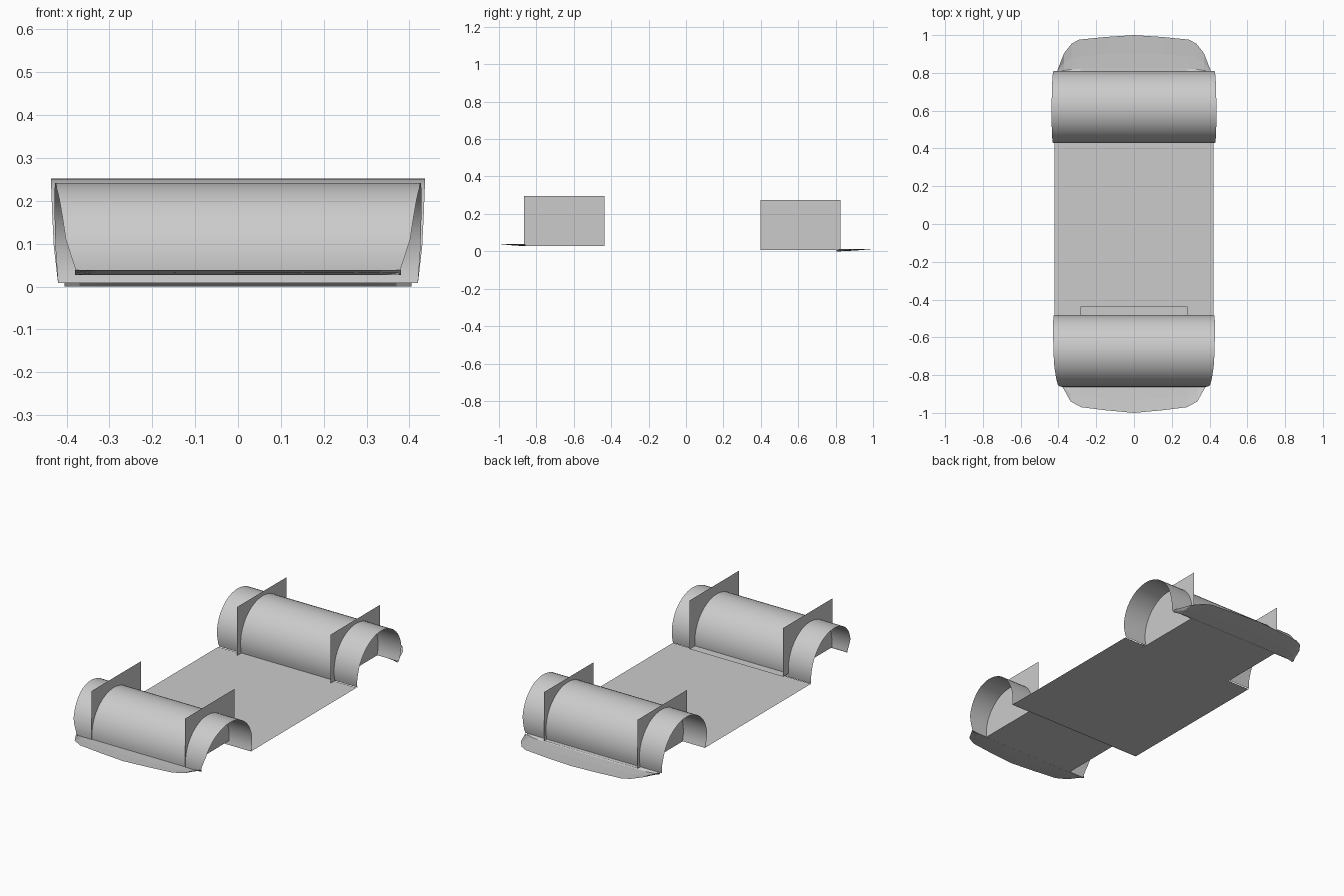
import bpy
from math import sin, cos, asin, pi

if "Cube" in bpy.data.objects:
    bpy.data.objects.remove(bpy.data.objects["Cube"])


def make(name, verts, faces, smooth=False):
    me = bpy.data.meshes.new(name)
    me.from_pydata(verts, [], faces)
    me.update()
    ob = bpy.data.objects.new(name, me)
    bpy.context.collection.objects.link(ob)
    if smooth:
        for p in me.polygons:
            p.use_smooth = True
    return ob


def lerp_list(values, t):
    f = t * (len(values) - 1)
    i = min(int(f), len(values) - 2)
    return values[i] + (values[i + 1] - values[i]) * (f - i)


def arch(name, cy, cz, r, z_front, z_back, widths, n=32):
    """Open horseshoe tunnel across the car; half width varies from front foot to back foot."""
    a0 = pi + asin((cz - z_front) / r)
    a1 = -asin((cz - z_back) / r)
    verts = []
    for i in range(n + 1):
        t = i / n
        a = a0 + (a1 - a0) * t
        w = lerp_list(widths, t)
        y, z = cy + r * cos(a), cz + r * sin(a)
        verts += [(-w, y, z), (w, y, z)]
    faces = [(2 * i, 2 * i + 1, 2 * i + 3, 2 * i + 2) for i in range(n)]
    make(name, verts, faces, True)


def well_box(name, y0, y1, z0, z1, w=0.284):
    """Two upright inner wheel walls joined by a bottom panel."""
    verts = [(x, y, z) for y in (y0, y1) for x, z in ((-w, z1), (-w, z0), (w, z0), (w, z1))]
    make(name, verts, [(i, i + 1, i + 5, i + 4) for i in range(3)])


def pan(name, outline, y_in, rows):
    """Bumper underside between a straight inner edge and a half outline mirrored in x.
    rows: (fraction from inner to outer edge, height)"""
    cols = [(-x, y) for x, y in reversed(outline[1:])] + outline
    verts = [(x, y_in + (y - y_in) * f, z) for x, y in cols for f, z in rows]
    k = len(rows)
    faces = [(c * k + r, (c + 1) * k + r, (c + 1) * k + r + 1, c * k + r + 1)
             for c in range(len(cols) - 1) for r in range(k - 1)]
    make(name, verts, faces)


# Flat floor
make("floor_panel", [(-0.42, -0.485, 0.008), (0.42, -0.485, 0.008),
                     (0.42, 0.43, 0.008), (-0.42, 0.43, 0.008)], [(0, 1, 2, 3)])

# Wheel arches
arch("front_wheel_arch", -0.672, 0.052, 0.19, 0.027, 0.008,
     [0.375, 0.402, 0.413, 0.423, 0.427, 0.428, 0.428, 0.426, 0.42])
arch("rear_wheel_arch", 0.619, 0.061, 0.191, 0.008, 0.008,
     [0.42, 0.43, 0.434, 0.436, 0.436, 0.435, 0.432, 0.428, 0.415])

# Inner wheel walls
well_box("front_inner_walls", -0.865, -0.437, 0.029, 0.296)
well_box("rear_inner_walls", 0.397, 0.825, 0.007, 0.275)

# Bumper undersides
pan("front_bumper_pan",
    [(0, -1.0), (0.15, -0.986), (0.28, -0.97), (0.335, -0.94), (0.38, -0.86)],
    -0.857, [(0, 0.027), (0.5, 0.032), (1, 0.039)])
pan("rear_bumper_pan",
    [(0, 1.0), (0.15, 0.99), (0.29, 0.976), (0.33, 0.955), (0.37, 0.905), (0.405, 0.815)],
    0.803, [(0, 0.008), (0.1, 0.0), (0.5, 0.004), (1, 0.012)])
